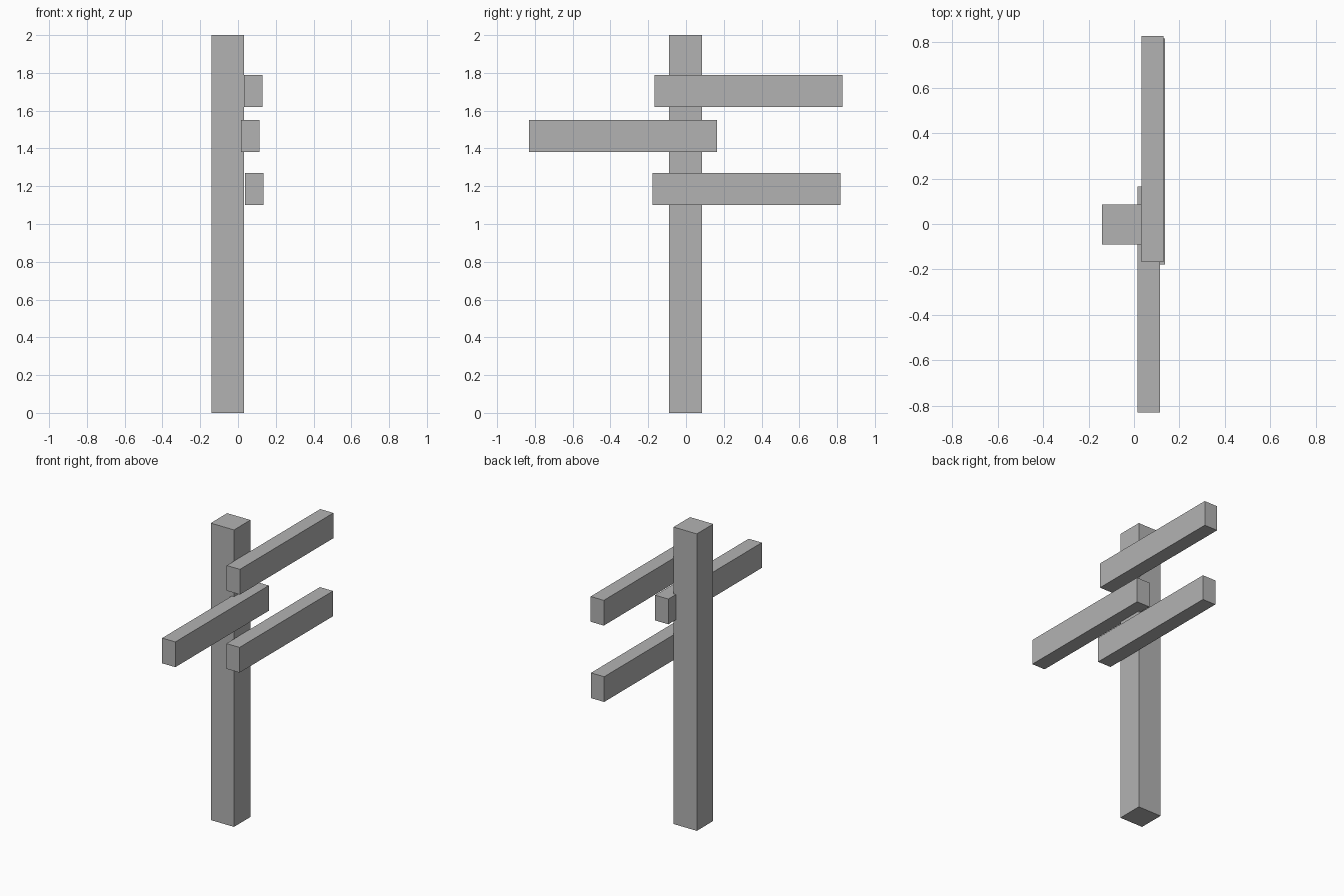
import bpy
from mathutils import Vector

default = bpy.data.objects.get("Cube")
if default:
    bpy.data.objects.remove(default, do_unlink=True)

grey = bpy.data.materials.new("plain grey")
grey.use_nodes = True
colour = (0.45, 0.45, 0.45, 1)
grey.diffuse_color = colour
grey.node_tree.nodes["Principled BSDF"].inputs["Base Color"].default_value = colour


def box(name, low, high):
    """Flat-shaded box spanning two opposite corners."""
    low, high = Vector(low), Vector(high)
    bpy.ops.mesh.primitive_cube_add(size=1, location=(low + high) / 2)
    obj = bpy.context.object
    obj.name = name
    obj.scale = high - low
    bpy.ops.object.transform_apply(location=False, rotation=False, scale=True)
    obj.data.materials.append(grey)


# Upright post
box("post", (-0.14, -0.09, 0), (0.033, 0.085, 2))

# Direction boards on the post's left face: inner x, start y, bottom z
board_size = Vector((0.098, 0.995, 0.17))
boards = {
    "top_board": (0.033, -0.167, 1.62),
    "middle_board": (0.016, -0.83, 1.38),
    "bottom_board": (0.038, -0.178, 1.10),
}
for name, corner in boards.items():
    box(name, corner, Vector(corner) + board_size)
